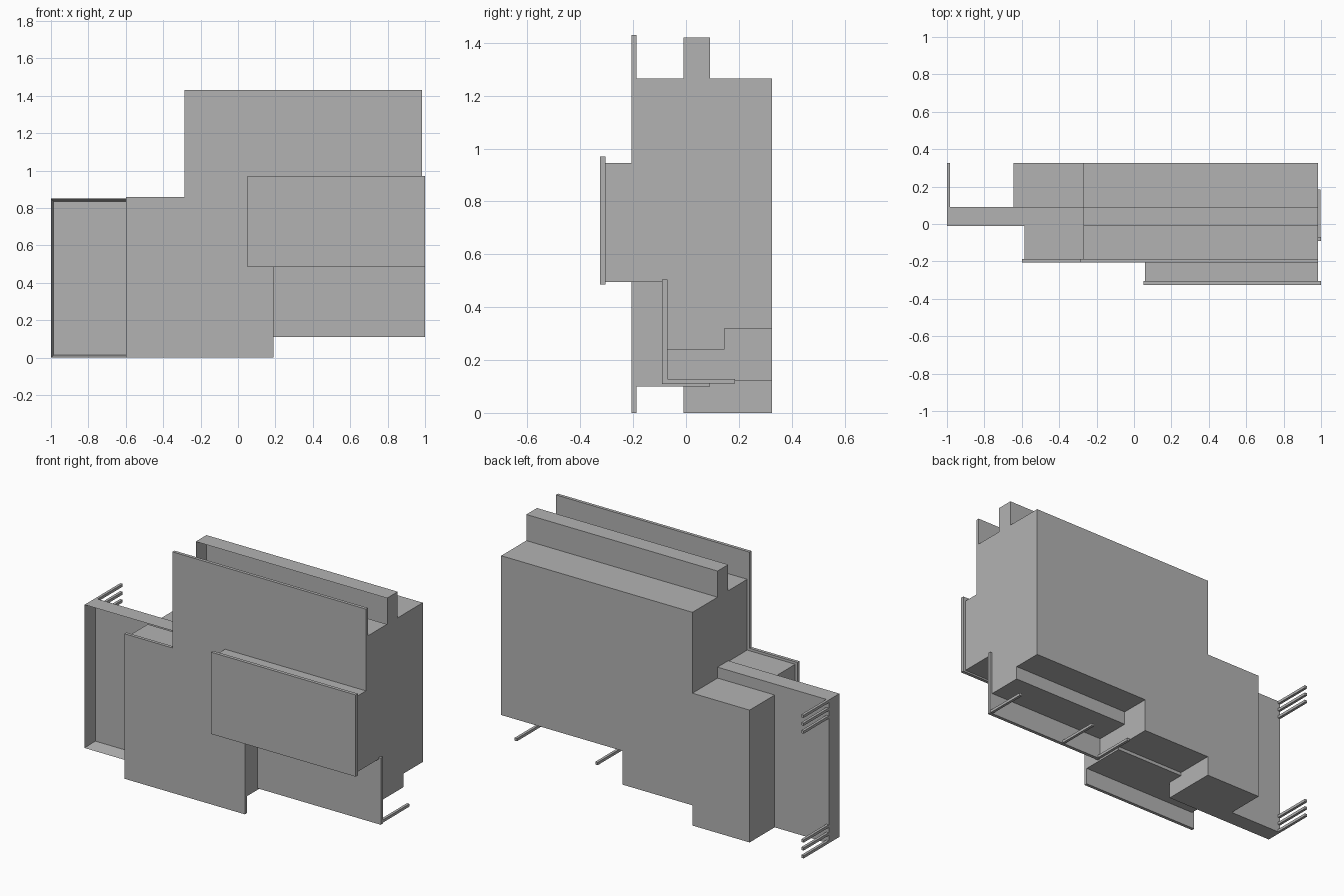
import bpy, bmesh

cube = bpy.data.objects.get("Cube")
if cube:
    bpy.data.objects.remove(cube, do_unlink=True)

grey = bpy.data.materials.new("plain_grey")
grey.use_nodes = True
grey.diffuse_color = (0.45, 0.45, 0.45, 1)
grey.node_tree.nodes["Principled BSDF"].inputs["Base Color"].default_value = grey.diffuse_color


def prism(name, outline, axis, start, end):
    """Extrude a closed outline along x or y."""
    bm = bmesh.new()
    place = (lambda a, b: (start, a, b)) if axis == "x" else (lambda a, b: (a, start, b))
    face = bm.faces.new([bm.verts.new(place(a, b)) for a, b in outline])
    moved = bmesh.ops.extrude_face_region(bm, geom=[face])["geom"]
    shift = (end - start, 0, 0) if axis == "x" else (0, end - start, 0)
    bmesh.ops.translate(bm, vec=shift, verts=[g for g in moved if isinstance(g, bmesh.types.BMVert)])
    bmesh.ops.recalc_face_normals(bm, faces=bm.faces)
    return bm_object(name, bm)


def bm_object(name, bm):
    mesh = bpy.data.meshes.new(name)
    bm.to_mesh(mesh)
    bm.free()
    mesh.materials.append(grey)
    obj = bpy.data.objects.new(name, mesh)
    bpy.context.collection.objects.link(obj)
    return obj


def box(name, x, y, z):
    outline = [(x[0], z[0]), (x[1], z[0]), (x[1], z[1]), (x[0], z[1])]
    return prism(name, outline, "y", *y)


def tray(name, x, y, z, rim=0.02, depth=0.08):
    """Shallow tray, open towards the front."""
    obj = box(name, x, y, z)
    bm = bmesh.new()
    bm.from_mesh(obj.data)
    bm.normal_update()
    front = min(bm.faces, key=lambda f: f.normal.y)
    bmesh.ops.inset_individual(bm, faces=[front], thickness=rim)
    bmesh.ops.translate(bm, vec=(0, depth, 0), verts=front.verts)
    bm.to_mesh(obj.data)
    bm.free()


LEFT, MID, RIGHT = -0.27, 0.19, 0.985

# Main body, stepped along its underside
prism("upper_body_front",
      [(-0.19, 0.495), (-0.07, 0.495), (-0.07, 0.24), (-0.01, 0.24),
       (-0.01, 1.265), (-0.19, 1.265)], "x", LEFT, RIGHT)
prism("upper_body_back",
      [(0.09, 0.24), (0.145, 0.24), (0.145, 0.32), (0.325, 0.32),
       (0.325, 1.265), (0.09, 1.265)], "x", LEFT, RIGHT)
tray("upper_tray", (LEFT, RIGHT), (-0.01, 0.09), (0.24, 1.42))

# Lower middle body
box("middle_body_front", (LEFT, MID), (-0.19, 0.09), (0.1, 0.5))
box("middle_body_back", (LEFT, MID), (0.09, 0.325), (0.12, 0.33))

# Side section
box("side_body_front", (-0.585, LEFT), (-0.19, -0.01), (0.1, 0.845))
box("side_body_back", (-0.645, LEFT), (0.09, 0.325), (0, 0.785))
tray("side_tray", (-1, LEFT), (-0.01, 0.09), (0, 0.85))

# Front panels
prism("front_panel",
      [(-0.6, 0), (MID, 0), (MID, 0.495), (RIGHT, 0.495), (RIGHT, 1.43),
       (-0.285, 1.43), (-0.285, 0.86), (-0.6, 0.86)], "y", -0.207, -0.188)
box("raised_panel", (0.05, 1), (-0.325, -0.305), (0.485, 0.97))
box("raised_panel_body", (0.06, RIGHT), (-0.305, -0.207), (0.495, 0.945))
box("lower_panel", (MID, 1), (-0.09, -0.07), (0.11, 0.505))

# Thin rods behind the lower panel and the side tray
ROD = 0.016
for i, x in enumerate((0.98, 0.45, MID)):
    box(f"lower_rod_{i + 1}", (x, x + ROD), (-0.07, 0.185), (0.112, 0.112 + ROD))
for group, base in (("bottom", 0.0), ("top", 0.74)):
    for i in range(3):
        z = base + i * 0.047
        box(f"{group}_side_rod_{i + 1}", (-1, -1 + ROD), (0.09, 0.325), (z, z + ROD))
